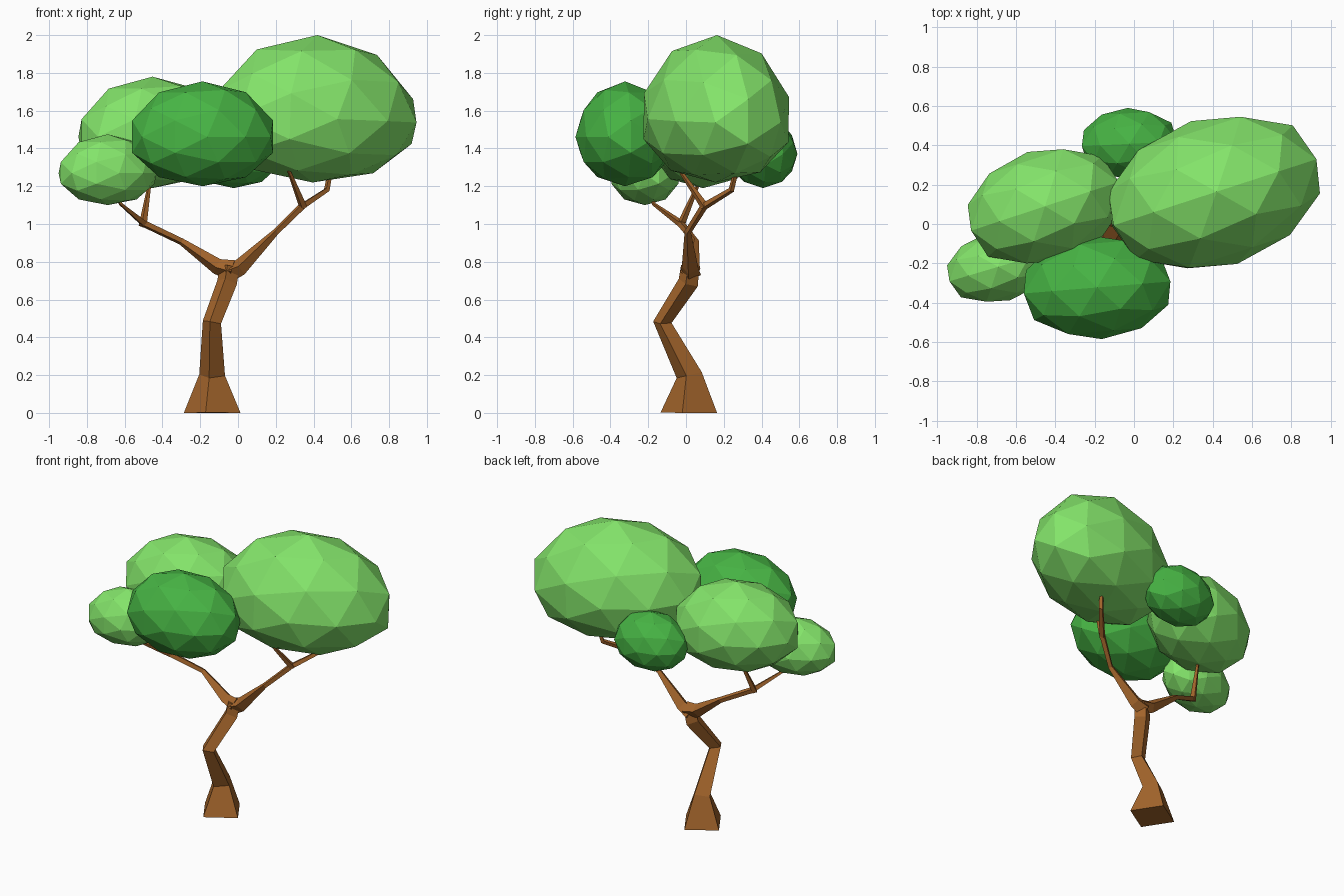
import bpy, bmesh, math
from mathutils import Vector, Matrix

if "Cube" in bpy.data.objects:
    bpy.data.objects.remove(bpy.data.objects["Cube"])


def material(name, rgb):
    m = bpy.data.materials.new(name)
    m.diffuse_color = (*rgb, 1)
    m.use_nodes = True
    m.node_tree.nodes["Principled BSDF"].inputs["Base Color"].default_value = m.diffuse_color
    return m


BARK = material("bark brown", (0.375, 0.132, 0.025))
LIGHT = material("light green", (0.23, 0.78, 0.145))
DARK = material("dark green", (0.063, 0.46, 0.058))


def finish(name, bm, mat):
    bmesh.ops.recalc_face_normals(bm, faces=bm.faces)
    me = bpy.data.meshes.new(name)
    bm.to_mesh(me)
    bm.free()
    me.materials.append(mat)
    ob = bpy.data.objects.new(name, me)
    bpy.context.collection.objects.link(ob)


def tube(name, path, mat=BARK):
    """Four-sided tapering limb through points (x, y, z, radius)."""
    bm = bmesh.new()
    pts = [Vector(p[:3]) for p in path]
    rings = []
    for i, p in enumerate(pts):
        t = Vector((0, 0, 0))
        if i > 0:
            t += (p - pts[i - 1]).normalized()
        if i < len(pts) - 1:
            t += (pts[i + 1] - p).normalized()
        q = Vector((0, 0, 1)).rotation_difference(t.normalized())
        ring = []
        for k in range(4):
            a = math.radians(-13 + 90 * k)
            ring.append(bm.verts.new(p + q @ (Vector((math.cos(a), math.sin(a), 0)) * path[i][3])))
        rings.append(ring)
    for a, b in zip(rings, rings[1:]):
        for k in range(4):
            bm.faces.new((a[k], a[(k + 1) % 4], b[(k + 1) % 4], b[k]))
    bm.faces.new(rings[0])
    bm.faces.new(rings[-1])
    finish(name, bm, mat)


def clump(name, lo, hi, stretch, yaw, tilt, sag, mat):
    """Low-poly leaf ball lying on its side: stretched, turned, fitted to its
    bounds, with its widest part sagging a little below the middle."""
    bm = bmesh.new()
    bmesh.ops.create_icosphere(bm, subdivisions=2, radius=1)
    lay = Matrix.Rotation(math.radians(90), 3, 'X')
    turn = Matrix.Rotation(math.radians(yaw), 3, 'Z') @ Matrix.Rotation(math.radians(tilt), 3, 'Y')
    for v in bm.verts:
        c = lay @ v.co
        v.co = turn @ Vector((c.x * stretch, c.y, c.z))
    for ax in range(3):
        vals = [v.co[ax] for v in bm.verts]
        a, b = min(vals), max(vals)
        for v in bm.verts:
            t = (v.co[ax] - a) / (b - a)
            if ax == 2:
                t -= sag * math.sin(math.pi * t)
            v.co[ax] = lo[ax] + t * (hi[ax] - lo[ax])
    finish(name, bm, mat)


# Trunk with flared foot
tube("trunk", [(-0.137, 0.015, 0, 0.154), (-0.137, 0.017, 0.2, 0.07),
               (-0.138, -0.125, 0.48, 0.05), (-0.058, 0.012, 0.69, 0.055),
               (-0.045, 0.022, 0.775, 0.05)])

# Main limbs
tube("left_limb", [(-0.03, 0.022, 0.755, 0.055), (-0.11, 0.03, 0.775, 0.043),
                   (-0.30, 0.05, 0.907, 0.019), (-0.505, -0.03, 1.005, 0.02)])
tube("right_limb", [(-0.06, 0.025, 0.74, 0.055), (0.01, 0.022, 0.77, 0.045),
                    (0.20, 0.01, 0.958, 0.018), (0.345, 0.10, 1.1, 0.02)])

# Twigs reaching into the leaves
tube("left_outer_twig", [(-0.495, -0.025, 1.0, 0.02), (-0.62, -0.17, 1.105, 0.010), (-0.67, -0.2, 1.2, 0.01)])
tube("left_inner_twig", [(-0.505, -0.03, 0.99, 0.022), (-0.47, 0.06, 1.2, 0.010), (-0.46, 0.08, 1.32, 0.01)])
tube("right_outer_twig", [(0.335, 0.09, 1.09, 0.02), (0.47, 0.24, 1.18, 0.016), (0.50, 0.28, 1.34, 0.012)])
tube("right_inner_twig", [(0.345, 0.1, 1.09, 0.022), (0.27, -0.03, 1.28, 0.010), (0.26, -0.04, 1.38, 0.01)])

# Leaf clumps
clump("large_right_leaves", (-0.13, -0.225, 1.22), (0.945, 0.545, 2.0), 1.5, 18, 2, 0.07, LIGHT)
clump("back_left_leaves", (-0.845, -0.20, 1.19), (-0.06, 0.38, 1.78), 1.45, 18, 0, 0.04, LIGHT)
clump("front_leaves", (-0.56, -0.585, 1.20), (0.185, -0.06, 1.755), 1.4, 5, 0, 0.03, DARK)
clump("back_leaves", (-0.265, 0.225, 1.19), (0.22, 0.59, 1.575), 1.4, 3, 0, 0.03, DARK)
clump("small_left_leaves", (-0.95, -0.395, 1.10), (-0.43, -0.04, 1.475), 1.4, 18, 0, 0.05, LIGHT)
